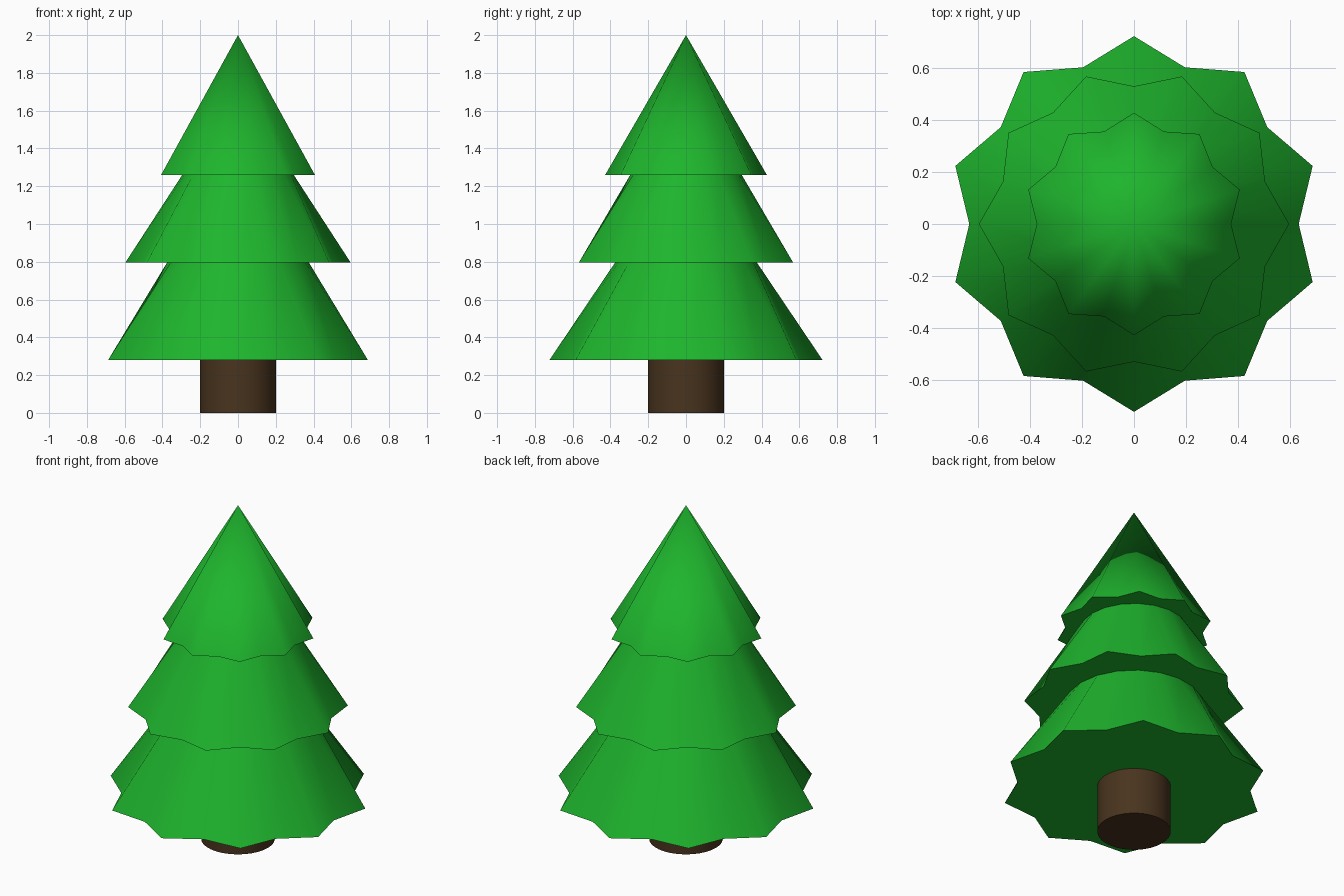
import bpy, bmesh
from math import sin, cos, pi, radians

if "Cube" in bpy.data.objects:
    bpy.data.objects.remove(bpy.data.objects["Cube"])

SIDES = 20


def material(name, color):
    m = bpy.data.materials.new(name)
    m.diffuse_color = (*color, 1)
    m.use_nodes = True
    m.node_tree.nodes["Principled BSDF"].inputs["Base Color"].default_value = m.diffuse_color
    return m


def finish(bm, name, mat):
    bmesh.ops.recalc_face_normals(bm, faces=bm.faces)
    me = bpy.data.meshes.new(name)
    bm.to_mesh(me)
    bm.free()
    ob = bpy.data.objects.new(name, me)
    bpy.context.collection.objects.link(ob)
    me.materials.append(mat)
    bpy.ops.object.select_all(action='DESELECT')
    ob.select_set(True)
    bpy.context.view_layer.objects.active = ob
    bpy.ops.object.shade_smooth_by_angle(angle=radians(70))
    return ob


def ring(bm, z, r_even, r_odd, sides=SIDES):
    # even corners start on +x; unequal radii make a ten-pointed star
    return [bm.verts.new(((r_odd if i % 2 else r_even) * cos(2 * pi * i / sides),
                          (r_odd if i % 2 else r_even) * sin(2 * pi * i / sides), z))
            for i in range(sides)]


def bridge(bm, a, b):
    n = len(a)
    for i in range(n):
        j = (i + 1) % n
        bm.faces.new((a[i], a[j], b[j], b[i]))


green = material("needles", (0.013, 0.46, 0.026))
brown = material("bark", (0.066, 0.034, 0.013))

# foliage: star-shaped skirts narrowing to round necks, closed by a pointed top
bm = bmesh.new()
levels = [(0.28, 0.634, 0.723), (0.795, 0.376, 0.376),
          (0.795, 0.597, 0.53), (1.26, 0.295, 0.295),
          (1.26, 0.374, 0.428)]
rings = [ring(bm, *lv) for lv in levels]
bm.faces.new(rings[0])
for a, b in zip(rings, rings[1:]):
    bridge(bm, a, b)
apex = bm.verts.new((0, 0, 2))
top = rings[-1]
for i in range(SIDES):
    bm.faces.new((top[i], top[(i + 1) % SIDES], apex))
finish(bm, "foliage", green)

# trunk
bm = bmesh.new()
low = ring(bm, 0, 0.2, 0.2, 32)
high = ring(bm, 0.28, 0.2, 0.2, 32)
bm.faces.new(low)
bridge(bm, low, high)
finish(bm, "trunk", brown)
